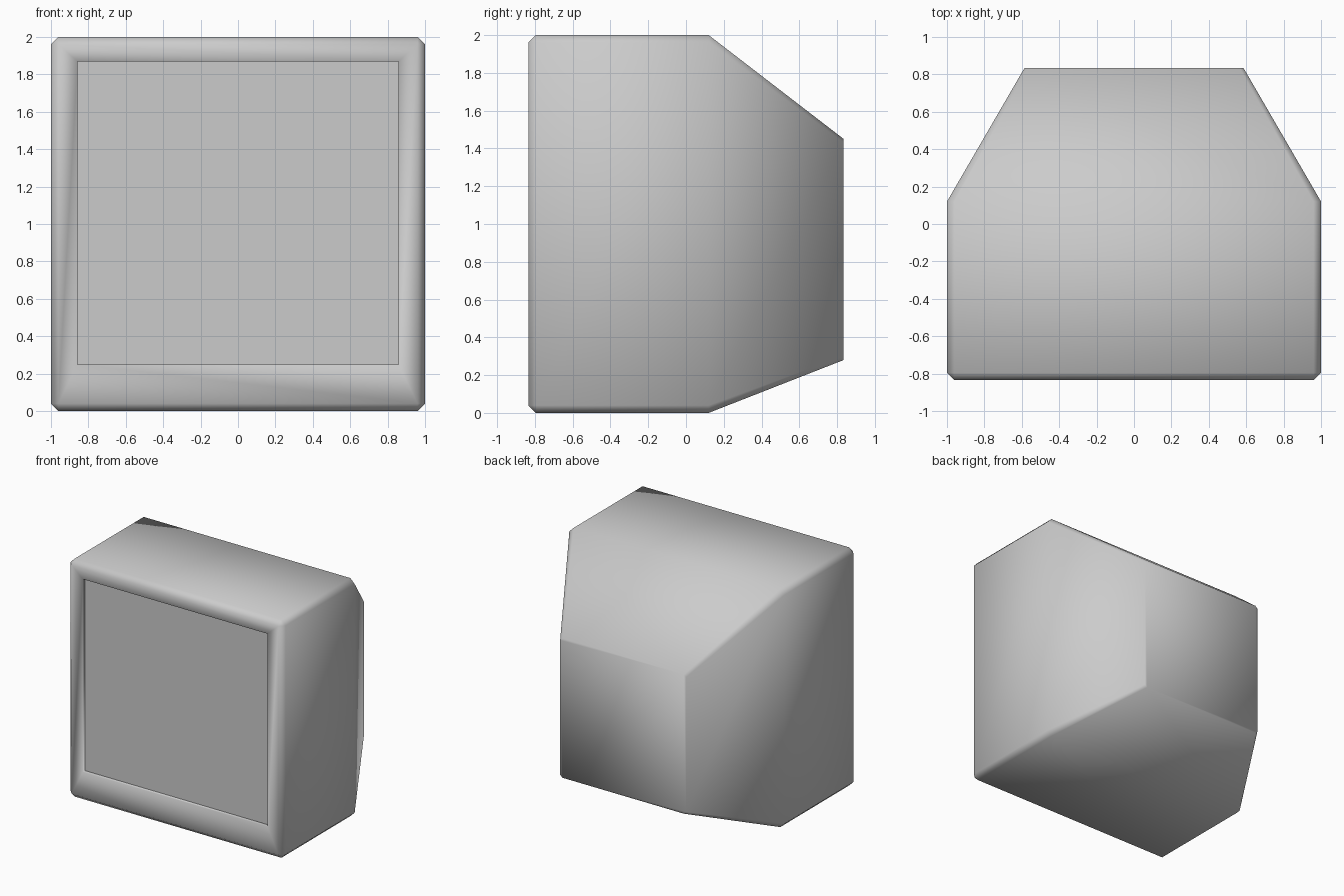
import bpy, bmesh

if "Cube" in bpy.data.objects:
    bpy.data.objects.remove(bpy.data.objects["Cube"])


def ring(bm, y, x, z0, z1, c):
    # rectangle with corners cut by c, lying in a plane of constant y
    pts = [(-x + c, z0), (x - c, z0), (x, z0 + c), (x, z1 - c),
           (x - c, z1), (-x + c, z1), (-x, z1 - c), (-x, z0 + c)]
    return [bm.verts.new((px, y, pz)) for px, pz in pts]


def loft(name, sections, cap_start):
    bm = bmesh.new()
    rings = [ring(bm, *s) for s in sections]
    for a, b in zip(rings, rings[1:]):
        for i in range(8):
            j = (i + 1) % 8
            bm.faces.new((a[i], a[j], b[j], b[i]))
    if cap_start:
        bm.faces.new(rings[0])
    bm.faces.new(rings[-1])
    bmesh.ops.remove_doubles(bm, verts=bm.verts, dist=0.0005)
    bmesh.ops.recalc_face_normals(bm, faces=bm.faces)
    mesh = bpy.data.meshes.new(name)
    bm.to_mesh(mesh)
    bm.free()
    obj = bpy.data.objects.new(name, mesh)
    bpy.context.collection.objects.link(obj)
    return obj


FRONT, BACK = -0.835, 0.835

# casing: screen recess, bevelled front frame, box, tapered rear (y, half width, z low, z high, corner cut)
casing = loft("casing", [
    (FRONT + 0.03, 0.858, 0.25, 1.87, 0),
    (FRONT, 0.858, 0.25, 1.87, 0),
    (FRONT, 0.96, 0.04, 1.96, 0),
    (FRONT + 0.04, 1.0, 0.0, 2.0, 0.04),
    (0.12, 1.0, 0.0, 2.0, 0.04),
    (BACK, 0.585, 0.28, 1.45, 0.02)], False)
for face in casing.data.polygons:
    face.use_smooth = True

# flat glass closing the recess
mesh = bpy.data.meshes.new("screen")
y = FRONT + 0.03
mesh.from_pydata([(-0.858, y, 0.25), (0.858, y, 0.25), (0.858, y, 1.87), (-0.858, y, 1.87)],
                 [], [(0, 1, 2, 3)])
screen = bpy.data.objects.new("screen", mesh)
bpy.context.collection.objects.link(screen)
